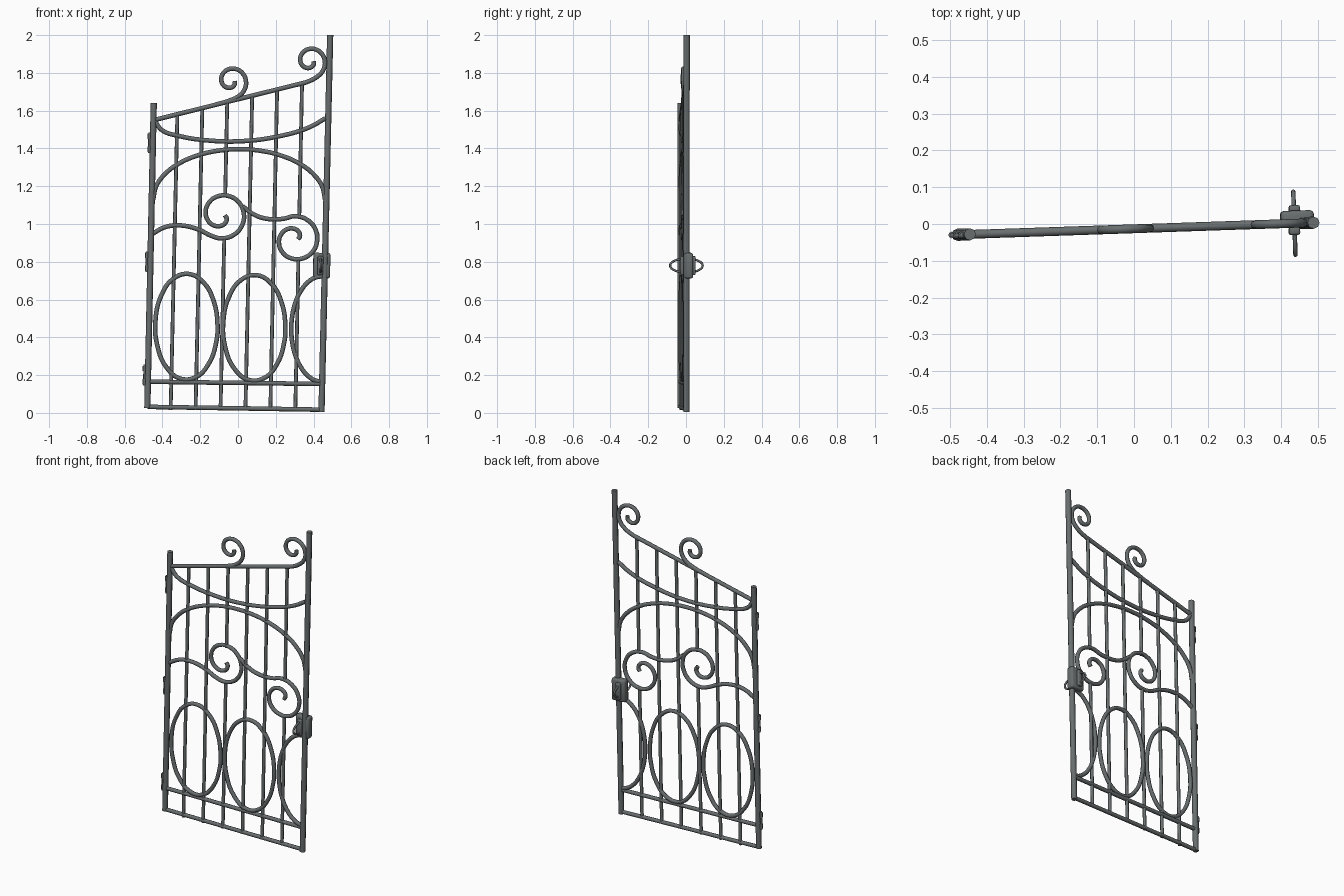
import bpy
from math import sin, cos, pi, radians
from mathutils import Vector

cube = bpy.data.objects.get("Cube")
if cube:
    bpy.data.objects.remove(cube, do_unlink=True)

iron = bpy.data.materials.new("grey iron")
iron.use_nodes = True
COLOUR = (0.14, 0.155, 0.155, 1)
iron.diffuse_color = COLOUR
iron.node_tree.nodes["Principled BSDF"].inputs["Base Color"].default_value = COLOUR

YAW, LEAN = radians(2), radians(1.2)
WIRE, BAR, POST = 0.012, 0.01, 0.0165


def gate(x, z):
    """Point on the slightly swung gate plane."""
    return Vector((x, 0.034 * x - 0.013, z))


def finish(ob, name):
    ob.name = name
    ob.data.materials.clear()
    ob.data.materials.append(iron)
    bpy.ops.object.select_all(action='DESELECT')
    ob.select_set(True)
    bpy.context.view_layer.objects.active = ob
    bpy.ops.object.shade_smooth_by_angle(angle=radians(50))


def tube(name, points, radius, closed=False):
    """Round rod through 3D points, smooth where there are more than two."""
    cu = bpy.data.curves.new(name, 'CURVE')
    cu.dimensions = '3D'
    cu.bevel_depth = radius
    cu.bevel_resolution = 2
    cu.resolution_u = 5
    cu.use_fill_caps = True
    kind = 'POLY' if len(points) == 2 else 'BEZIER'
    sp = cu.splines.new(kind)
    sp.use_cyclic_u = closed
    if kind == 'POLY':
        sp.points.add(1)
        for p, co in zip(sp.points, points):
            p.co = (*co, 1)
    else:
        sp.bezier_points.add(len(points) - 1)
        for p, co in zip(sp.bezier_points, points):
            p.co = co
            p.handle_left_type = p.handle_right_type = 'AUTO'
    ob = bpy.data.objects.new(name, cu)
    bpy.context.collection.objects.link(ob)
    bpy.ops.object.select_all(action='DESELECT')
    ob.select_set(True)
    bpy.context.view_layer.objects.active = ob
    bpy.ops.object.convert(target='MESH')
    finish(bpy.context.object, name)


def flat(name, pts, radius=WIRE, closed=False):
    tube(name, [gate(*p) for p in pts], radius, closed)


def spiral(cx, cz, r0, r1, start, power, flip=1, n=14):
    """Scroll winding inward to a full turn, counter-clockwise unless flipped."""
    pts = []
    for i in range(n + 1):
        t = i / n
        a = radians(start + (360 - start) * t)
        r = r0 - (r0 - r1) * t ** power
        pts.append((cx + r * cos(a), cz + flip * r * sin(a)))
    return pts


def arc(cx, cz, rx, rz, start, end, n=12):
    steps = [radians(start + (end - start) * i / n) for i in range(n + 1)]
    return [(cx + rx * cos(a), cz + rz * sin(a)) for a in steps]


def block(name, centre, size, bevel):
    bpy.ops.mesh.primitive_cube_add(size=1, location=centre, rotation=(0, LEAN, YAW))
    ob = bpy.context.object
    ob.scale = size
    bpy.ops.object.transform_apply(location=False, rotation=False, scale=True)
    mod = ob.modifiers.new("rounded edges", 'BEVEL')
    mod.width = bevel
    mod.segments = 2
    bpy.ops.object.modifier_apply(modifier=mod.name)
    finish(ob, name)


# Posts and rails
flat("left_post", [(-0.48, 0.025), (-0.446, 1.64)], POST)
flat("right_post", [(0.442, 0.005), (0.488, 2.0)], POST)
flat("bottom_rail", [(-0.48, 0.032), (0.445, 0.017)])
flat("lower_rail", [(-0.475, 0.165), (0.447, 0.153)])

# Upright bars, cut where a scroll takes their place
for i in range(6):
    x0, x1, top = -0.357 + 0.132 * i, -0.321 + 0.132 * i, 1.58 + 0.033 * i
    gap = {2: (0.925, 1.14), 5: (0.82, 1.03)}.get(i)
    spans = [(0.015, gap[0]), (gap[1], top)] if gap else [(0.015, top)]
    for a, b in spans:
        ends = [(x0 + (x1 - x0) * z / top, z) for z in (a, b)]
        flat(f"upright_bar_{i + 1}", ends, BAR)

# Sloping top rail with its two scrolls
flat("top_rail", [(-0.445, 1.55), (0.36, 1.75)])
flat("top_end_scroll", [(0.3, 1.735), (0.36, 1.75)]
     + spiral(0.38, 1.862, 0.09, 0.02, -60, 1))
flat("top_middle_scroll", [(-0.12, 1.632), (-0.055, 1.65)]
     + spiral(-0.038, 1.757, 0.09, 0.02, -60, 1))

# Hanging curve and arch
flat("hanging_curve", [(-0.44, 1.545), (-0.403, 1.497), (-0.308, 1.465), (-0.176, 1.444),
                       (0.01, 1.438), (0.22, 1.465), (0.38, 1.513), (0.463, 1.56)])
flat("arch", arc(0.006, 1.13, 0.455, 0.266, 180, 0))

# Central pair of scrolls
flat("left_scroll", [(-0.45, 0.95), (-0.387, 0.983), (-0.31, 0.993), (-0.213, 0.972),
                     (-0.14, 0.937)] + spiral(-0.086, 1.046, 0.122, 0.016, -90, 2))
flat("right_scroll", [(0.025, 1.094), (0.072, 1.057), (0.14, 1.03), (0.236, 1.027)]
     + spiral(0.302, 0.919, 0.122, 0.016, -90, 2, flip=-1))

# Oval hoops, the last one cut by the post
for i, cx in enumerate((-0.273, 0.086)):
    flat(f"oval_hoop_{i + 1}", arc(cx, 0.456 - 0.006 * i, 0.165, 0.28, 0, 345), closed=True)
flat("half_hoop", arc(0.447, 0.444, 0.165, 0.28, 90, 270))

# Lock case with plates and a looped handle through it
lock = gate(0.443, 0.78)
block("lock_case", lock + Vector((0, 0.012, 0)), (0.09, 0.045, 0.135), 0.01)
for name, y in (("front_handle_plate", -0.021), ("back_handle_plate", 0.038)):
    block(name, lock + Vector((-0.007, y, 0)), (0.03, 0.022, 0.1), 0.006)
loop = [lock + Vector((-0.007 - 0.035 * y, y, z)) for y, z in arc(0, 0, 0.086, 0.037, 0, 345, 16)]
tube("looped_handle", loop, 0.006, closed=True)

# Hinges on the left post
for z in (0.2, 0.8, 1.43):
    x = -0.5 + 0.0213 * z
    flat("hinge_barrel", [(x - 0.001, z - 0.055), (x + 0.001, z + 0.055)], 0.006)
    for dz in (-0.035, 0.035):
        flat("hinge_knuckle", [(x, z + dz - 0.014), (x, z + dz + 0.014)], 0.009)
        flat("hinge_link", [(x, z + dz), (x + 0.015, z + dz)], 0.007)
